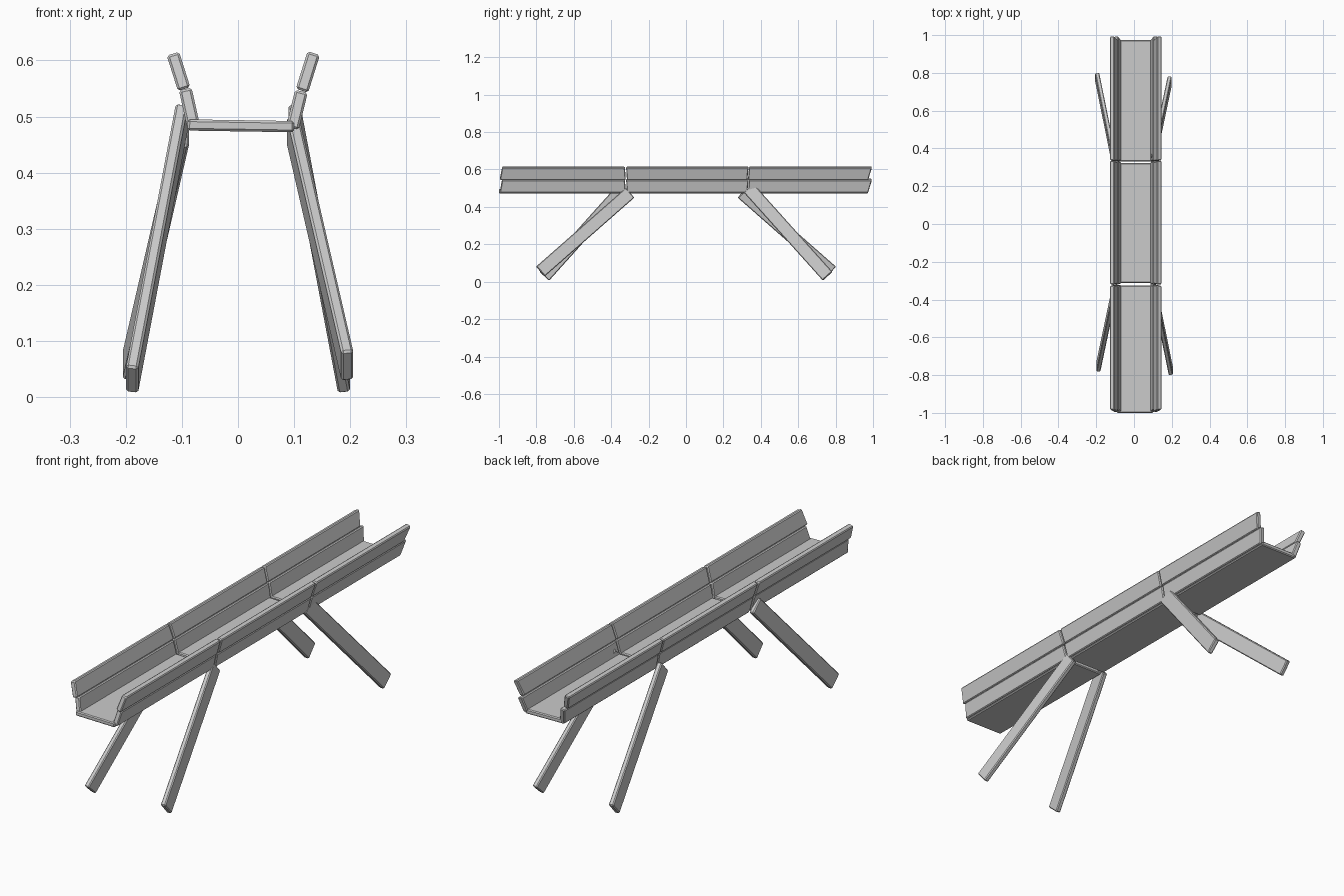
import bpy
import bmesh
from mathutils import Vector

cube = bpy.data.objects.get("Cube")
if cube:
    bpy.data.objects.remove(cube, do_unlink=True)

GREY = (0.6, 0.6, 0.6, 1)
wood = bpy.data.materials.new("plain_grey_wood")
wood.use_nodes = True
wood.diffuse_color = GREY
wood.node_tree.nodes["Principled BSDF"].inputs["Base Color"].default_value = GREY


def board(name, quad, thick, bevel=0.004):
    """Chamfered board: a four-cornered mid-plane thickened to both sides."""
    quad = [Vector(p) for p in quad]
    normal = (quad[1] - quad[0]).cross(quad[3] - quad[0]).normalized() * thick / 2
    bm = bmesh.new()
    low = [bm.verts.new(p - normal) for p in quad]
    high = [bm.verts.new(p + normal) for p in quad]
    bm.faces.new(low[::-1])
    bm.faces.new(high)
    for i in range(4):
        j = (i + 1) % 4
        bm.faces.new((low[i], low[j], high[j], high[i]))
    bmesh.ops.recalc_face_normals(bm, faces=bm.faces)
    mesh = bpy.data.meshes.new(name)
    bm.to_mesh(mesh)
    bm.free()
    mesh.materials.append(wood)
    obj = bpy.data.objects.new(name, mesh)
    bpy.context.collection.objects.link(obj)
    mod = obj.modifiers.new("chamfer", "BEVEL")
    mod.width = bevel
    mod.segments = 1
    return obj


def long_board(name, p, q, span_p, span_q, thick):
    """Board running along y; p and q are the (x, z) of its two long edges."""
    board(name, [(p[0], span_p[0], p[1]), (p[0], span_p[1], p[1]),
                 (q[0], span_q[1], q[1]), (q[0], span_q[0], q[1])], thick)


# Trough: cross-section of each board, as edge pairs in (x, z)
FLOOR = ((-0.09, 0.485), (0.1, 0.482))
WALLS = {
    "right_lower_side": ((-0.079, 0.482), (-0.094, 0.549)),
    "right_upper_side": ((-0.096, 0.549), (-0.116, 0.612)),
    "left_lower_side": ((0.097, 0.479), (0.113, 0.545)),
    "left_upper_side": ((0.114, 0.546), (0.135, 0.613)),
}

# Three bays: y span of the floor, then of the wall bottoms and tops
BAYS = {
    "front": ((-1.0, -0.326), (-0.995, -0.322), (-0.983, -0.327)),
    "middle": ((-0.312, 0.322), (-0.316, 0.328), (-0.32, 0.334)),
    "back": ((0.332, 0.974), (0.332, 0.974), (0.337, 0.994)),
}

for bay, (floor_span, bottom, top) in BAYS.items():
    long_board(bay + "_floor", *FLOOR, floor_span, floor_span, 0.02)
    for wall, (p, q) in WALLS.items():
        long_board(bay + "_" + wall, p, q, bottom, top, 0.023)


# Splayed legs: one steep and one shallow at each end
def leg(name, side, end, top, foot):
    top, foot = Vector(top), Vector(foot)
    across = Vector((0, foot.z - top.z, top.y - foot.y)).normalized() * -0.035
    quad = [top - across, foot - across, foot + across, top + across]
    board(name, [(v.x * side, v.y * end, v.z) for v in quad], 0.022)


STEEP = ((0.1, 0.335, 0.5), (0.189, 0.757, 0.03))
SHALLOW = ((0.098, 0.3, 0.475), (0.195, 0.778, 0.055))
leg("front_right_leg", -1, -1, *STEEP)
leg("back_left_leg", 1, 1, *STEEP)
leg("front_left_leg", 1, -1, *SHALLOW)
leg("back_right_leg", -1, 1, *SHALLOW)
